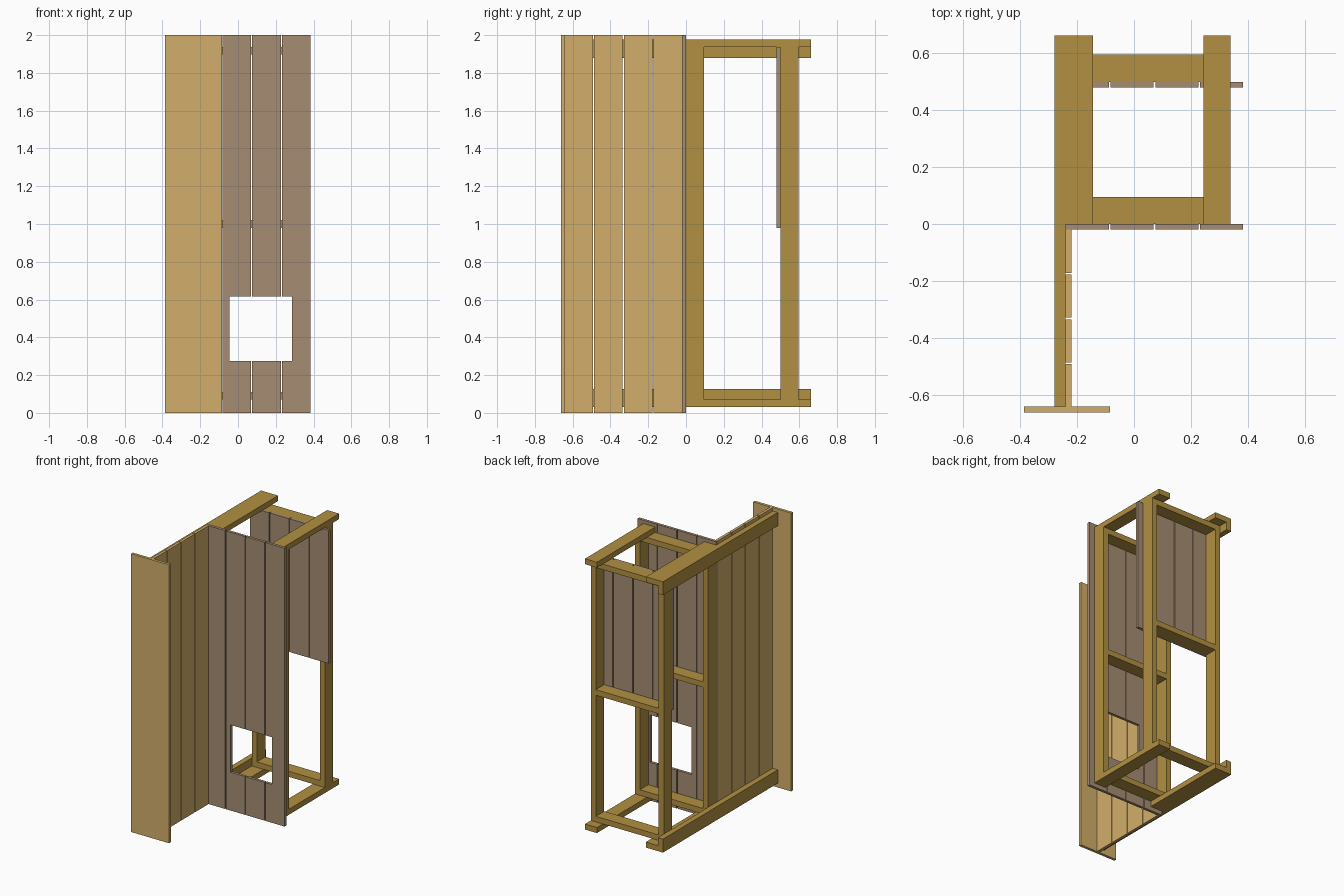
import bpy, bmesh

if "Cube" in bpy.data.objects:
    bpy.data.objects.remove(bpy.data.objects["Cube"])


def material(name, rgb):
    m = bpy.data.materials.new(name)
    m.diffuse_color = (*rgb, 1)
    m.use_nodes = True
    m.node_tree.nodes["Principled BSDF"].inputs["Base Color"].default_value = m.diffuse_color
    return m


PALE = material("pale_wood", (0.65, 0.43, 0.145))
FRAME = material("frame_wood", (0.45, 0.28, 0.055))
GREY = material("weathered_wood", (0.38, 0.27, 0.17))


def prism(name, outline, y0, y1, mat):
    """Extrude an x-z outline from y0 to y1."""
    bm = bmesh.new()
    face = bm.faces.new([bm.verts.new((x, y0, z)) for x, z in outline])
    ext = bmesh.ops.extrude_face_region(bm, geom=[face])
    verts = [g for g in ext["geom"] if isinstance(g, bmesh.types.BMVert)]
    bmesh.ops.translate(bm, verts=verts, vec=(0, y1 - y0, 0))
    bmesh.ops.recalc_face_normals(bm, faces=bm.faces)
    me = bpy.data.meshes.new(name)
    bm.to_mesh(me)
    bm.free()
    me.materials.append(mat)
    ob = bpy.data.objects.new(name, me)
    bpy.context.collection.objects.link(ob)
    return ob


def box(name, x, y, z, mat):
    return prism(name, [(x[0], z[0]), (x[1], z[0]), (x[1], z[1]), (x[0], z[1])],
                 y[0], y[1], mat)


W, PITCH = 0.1515, 0.1575   # board width and spacing
T, D = 0.04, 0.095          # timber thickness and depth
LEFT, RIGHT = -0.24, 0.34   # outer faces of the stud frames
LOW, HIGH = 0.07, 1.937     # stud bottom and top

# Stud frames: two posts, bottom plate, middle rail and top plate each
for tag, y in (("front", 0.0), ("rear", 0.5)):
    ys = (y, y + D)
    box(tag + "_left_post", (LEFT, LEFT + T), ys, (LOW, HIGH), FRAME)
    box(tag + "_right_post", (RIGHT - T, RIGHT), ys, (LOW, HIGH), FRAME)
    for part, z in (("bottom_plate", LOW), ("middle_rail", 0.98), ("top_plate", HIGH - T)):
        box(f"{tag}_{part}", (LEFT + T, RIGHT - T), ys, (z, z + T), FRAME)

# Flat bearers and long edge beams, top and bottom
for tag, flat, edge in (("bottom", (0.03, LOW), (0.03, 0.127)),
                        ("top", (HIGH, 1.976), (1.88, 1.976))):
    box(tag + "_left_bearer", (LEFT, LEFT + D), (0, 0.662), flat, FRAME)
    box(tag + "_right_bearer", (RIGHT - D, RIGHT), (0, 0.662), flat, FRAME)
    box(tag + "_long_beam", (LEFT - T, LEFT), (-0.642, 0.662), edge, FRAME)

# End boards across the front and boards of the side wall
for i in range(2):
    x = -0.386 + i * 0.151
    box(f"end_board_{i + 1}", (x, x + 0.1505), (-0.662, -0.642), (0, 2), PALE)
for i in range(4):
    y = -0.02 - i * PITCH
    box(f"side_board_{i + 1}", (LEFT, LEFT + 0.02), (y - W, y), (0, 2), PALE)

# Front wall boards with the square opening, and the half-height rear boards
WX0, WX1, WZ0, WZ1 = -0.045, 0.285, 0.275, 0.615
for i in range(4):
    a = LEFT + i * PITCH
    b = a + W
    box(f"rear_board_{i + 1}", (a, b), (0.48, 0.5), (0.98, HIGH), GREY)
    name, ys = f"front_board_{i + 1}", (-0.02, 0)
    if a > WX0 and b < WX1:
        box(name + "_lower", (a, b), ys, (0, WZ0), GREY)
        box(name + "_upper", (a, b), ys, (WZ1, 2), GREY)
    elif a < WX0 < b or a < WX1 < b:
        # notched board: s is the solid edge, c the cut edge, n the notch depth
        s, c, n = (a, b, WX0) if a < WX0 else (b, a, WX1)
        prism(name, [(s, 0), (c, 0), (c, WZ0), (n, WZ0), (n, WZ1), (c, WZ1), (c, 2), (s, 2)],
              *ys, GREY)
    else:
        box(name, (a, b), ys, (0, 2), GREY)
